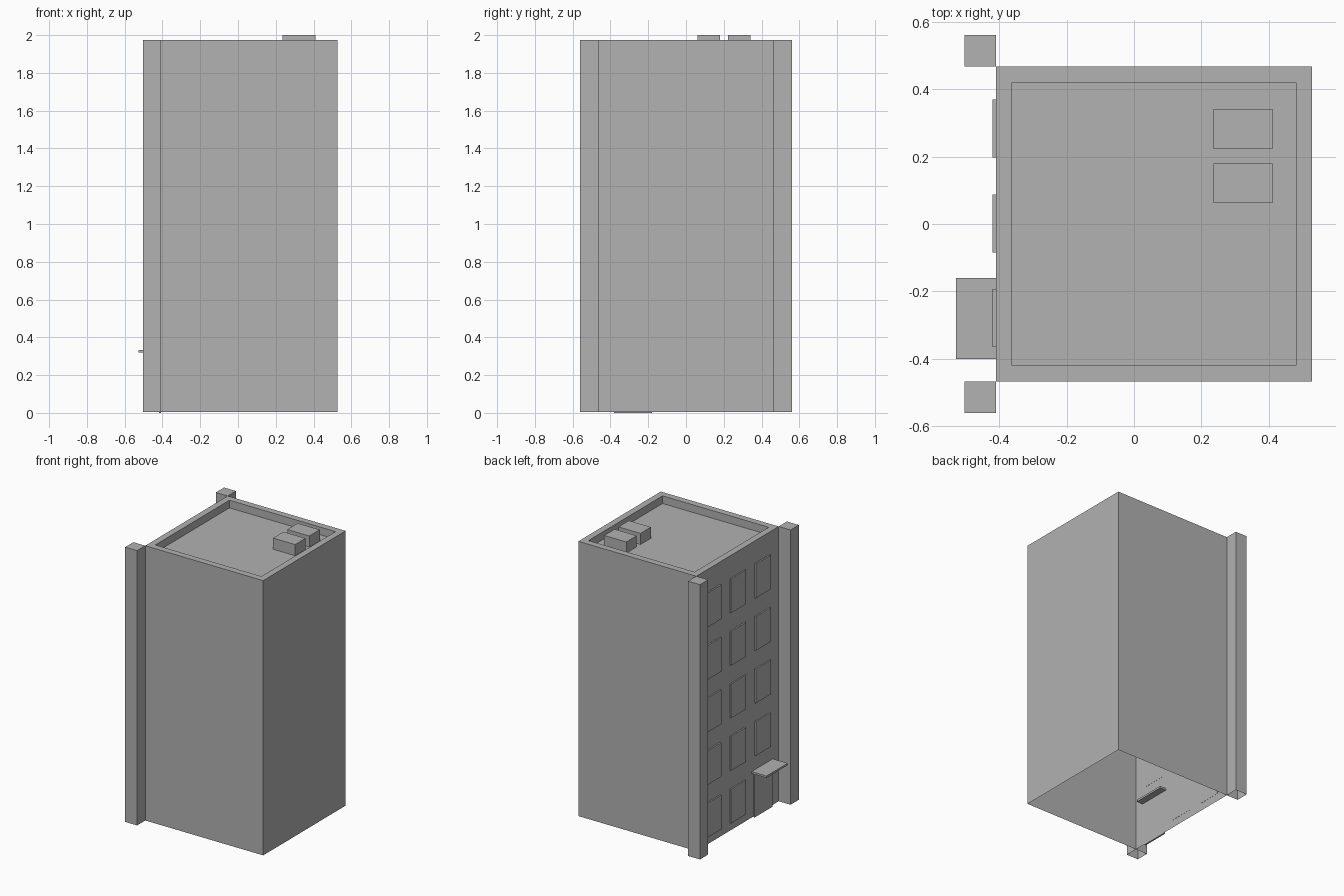
import bpy
import bmesh

cube = bpy.data.objects.get("Cube")
if cube:
    bpy.data.objects.remove(cube, do_unlink=True)

grey = bpy.data.materials.new("plain_grey")
grey.use_nodes = True
GREY = (0.445, 0.445, 0.445, 1)
grey.diffuse_color = GREY
grey.node_tree.nodes["Principled BSDF"].inputs["Base Color"].default_value = GREY


def finish(name, bm):
    mesh = bpy.data.meshes.new(name)
    bm.to_mesh(mesh)
    bm.free()
    mesh.materials.append(grey)
    obj = bpy.data.objects.new(name, mesh)
    bpy.context.collection.objects.link(obj)
    return obj


def box_mesh(x, y, z, open_bottom=False):
    """Box between the (low, high) pairs x, y and z."""
    bm = bmesh.new()
    bmesh.ops.create_cube(bm, size=1)
    for v in bm.verts:
        v.co = [r[0] if c < 0 else r[1] for c, r in zip(v.co, (x, y, z))]
    bm.normal_update()
    if open_bottom:
        bottom = [f for f in bm.faces if f.normal.z < -0.5]
        bmesh.ops.delete(bm, geom=bottom, context='FACES')
    return bm


def box(name, x, y, z, open_bottom=False):
    return finish(name, box_mesh(x, y, z, open_bottom))


WALL = -0.409      # facade plane
TOP = 1.975        # parapet height
ROOF = 1.92        # sunken roof height
BASE = 0.004

# Building shell, open below, with the roof inset and sunk behind a parapet
bm = box_mesh((WALL, 0.527), (-0.467, 0.467), (BASE, TOP), True)
roof = [f for f in bm.faces if f.normal.z > 0.5]
bmesh.ops.inset_region(bm, faces=roof, thickness=0.047, use_even_offset=True)
rim = list({e for e in roof[0].edges})
sunk = bmesh.ops.extrude_face_region(bm, geom=roof)
for v in sunk["geom"]:
    if isinstance(v, bmesh.types.BMVert):
        v.co.z = ROOF
if roof[0].is_valid:
    bmesh.ops.delete(bm, geom=roof, context='FACES_ONLY')
bm.normal_update()
finish("building_shell", bm)

# Corner pillars on the facade
for name, y in (("right_pillar", (-0.56, -0.467)), ("left_pillar", (0.467, 0.56))):
    box(name, (-0.503, WALL), y, (BASE, TOP), True)

# Windows: five floors of three, with the door taking one ground floor place
for floor in range(5):
    for col in range(3):
        if floor == 0 and col == 0:
            continue
        y = -0.279 + col * 0.281
        z = 0.06 + floor * 0.377
        box(f"window_{floor + 1}_{col + 1}", (-0.419, WALL + 0.001),
            (y - 0.086, y + 0.086), (z, z + 0.245))

# Door and its canopy
box("door", (-0.419, WALL + 0.001), (-0.38, -0.18), (0, 0.3))
box("door_canopy", (-0.527, -0.36), (-0.4, -0.16), (0.32, 0.334))

# Rooftop units
for i, y in enumerate((0.062, 0.223)):
    box(f"rooftop_unit_{i + 1}", (0.235, 0.41), (y, y + 0.118), (ROOF, 2))
